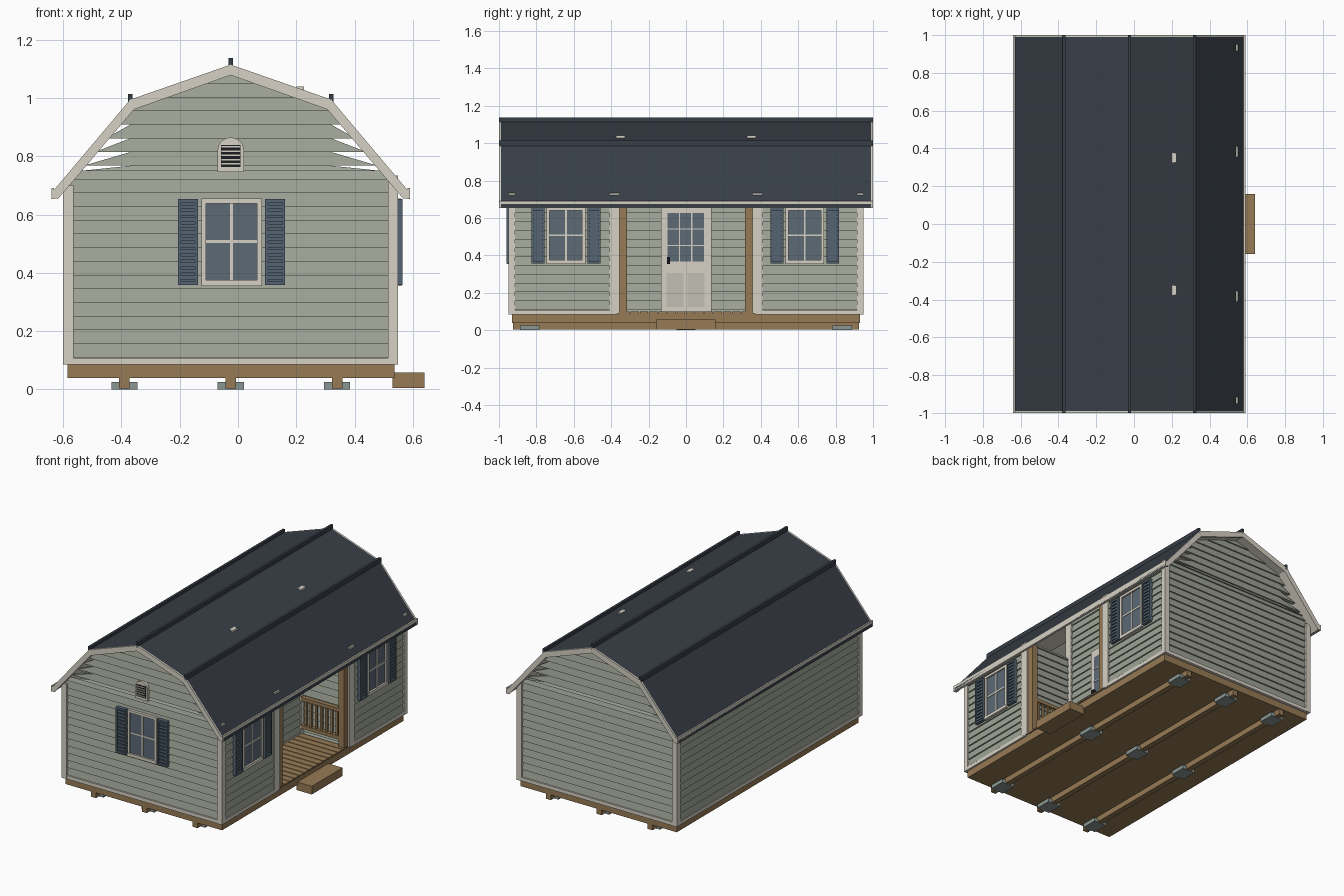
import bpy, bmesh, math
from mathutils import Matrix, Vector

if "Cube" in bpy.data.objects:
    bpy.data.objects.remove(bpy.data.objects["Cube"])

CX = -0.025          # centre line of the building


def material(name, rgb):
    m = bpy.data.materials.new(name)
    lin = [c / 12.92 if c <= 0.04045 else ((c + 0.055) / 1.055) ** 2.4 for c in rgb]
    m.diffuse_color = (*lin, 1)
    m.use_nodes = True
    m.node_tree.nodes["Principled BSDF"].inputs["Base Color"].default_value = m.diffuse_color
    return m


SIDING = material("sage siding", (0.62, 0.64, 0.59))
TRIM = material("off white trim", (0.84, 0.82, 0.77))
ROOF = material("charcoal roof", (0.22, 0.245, 0.28))
WOOD = material("treated wood", (0.59, 0.48, 0.33))
GLASS = material("window glass", (0.36, 0.415, 0.46))
SHUT = material("slate blue shutter", (0.33, 0.395, 0.45))
BLOCK = material("concrete block", (0.54, 0.59, 0.57))
BLACK = material("black", (0.1, 0.11, 0.13))
PANEL = material("door panel", (0.76, 0.75, 0.71))


def frame(origin, u, n):
    """Local frame: u along the wall, n outward, z up."""
    m = Matrix((u, n, (0, 0, 1))).transposed().to_4x4()
    m.translation = origin
    return m


def finish(name, bm, *mats):
    bmesh.ops.recalc_face_normals(bm, faces=bm.faces)
    me = bpy.data.meshes.new(name)
    bm.to_mesh(me)
    bm.free()
    for m in mats:
        me.materials.append(m)
    ob = bpy.data.objects.new(name, me)
    bpy.context.collection.objects.link(ob)
    return ob


def hexa(bm, pts):
    v = [bm.verts.new(p) for p in pts]
    for f in ((0, 1, 2, 3), (4, 5, 6, 7), (0, 1, 5, 4), (1, 2, 6, 5), (2, 3, 7, 6), (3, 0, 4, 7)):
        bm.faces.new([v[i] for i in f])


def boxes(name, mat, specs, fr=Matrix()):
    """Each spec is u0,u1, d0,d1, z0,z1 in the frame."""
    bm = bmesh.new()
    for a, b, c, d, e, f in specs:
        hexa(bm, [fr @ Vector(p) for p in ((a, c, e), (b, c, e), (b, d, e), (a, d, e),
                                           (a, c, f), (b, c, f), (b, d, f), (a, d, f))])
    return finish(name, bm, mat)


def prism(name, pts, y0, y1, *mats):
    """Outline in x,z extruded along y."""
    bm = bmesh.new()
    f = bm.faces.new([bm.verts.new((x, y0, z)) for x, z in pts])
    new = bmesh.ops.extrude_face_region(bm, geom=[f])["geom"]
    bmesh.ops.translate(bm, verts=[g for g in new if isinstance(g, bmesh.types.BMVert)], vec=(0, y1 - y0, 0))
    return finish(name, bm, *mats)


def lap_siding(name, fr, u0, u1, top, gable=False):
    """Overlapping clapboards; gable boards are cut to the roof line."""
    def half(z):
        if z < 0.745:
            return 0.56
        if z < 0.965:
            return 0.345 + (0.965 - z) * 0.215 / 0.265
        return max(0.345 * (1.085 - z) / 0.12, 0.002)
    pitch = 0.047
    zs = [0.09] + [0.11 + pitch * k for k in range(30) if 0.11 + pitch * k < top - 0.005] + [top]
    if gable:
        zs = sorted(zs + [0.75])
    bm = bmesh.new()
    for z0, z1 in zip(zs, zs[1:]):
        a0, b0, a1, b1 = u0, u1, u0, u1
        if gable:
            h0 = half(z0)
            h1 = 0.345 if 0.755 < z1 < 0.965 else half(z1)
            a0, b0, a1, b1 = -h0, h0, -h1, h1
        hexa(bm, [fr @ Vector(p) for p in ((a0, -0.012, z0), (b0, -0.012, z0), (b0, 0.012, z0), (a0, 0.012, z0),
                                           (a1, -0.012, z1), (b1, -0.012, z1), (b1, 0.003, z1), (a1, 0.003, z1))])
    return finish(name, bm, SIDING)


# wall frames
FRONT = frame((CX, -0.93, 0), (1, 0, 0), (0, -1, 0))
BACK = frame((CX, 0.93, 0), (-1, 0, 0), (0, 1, 0))
LEFT = frame((-0.585, 0, 0), (0, -1, 0), (-1, 0, 0))
RIGHT = frame((0.535, 0, 0), (0, 1, 0), (1, 0, 0))
PORCH = frame((0.21, 0, 0), (0, 1, 0), (1, 0, 0))

# clapboard walls
lap_siding("front_gable_wall", FRONT, -0.56, 0.56, 1.08, True)
lap_siding("back_gable_wall", BACK, -0.56, 0.56, 1.08, True)
lap_siding("left_wall", LEFT, -0.93, 0.93, 0.70)
lap_siding("right_wall_front", RIGHT, -0.93, -0.36, 0.70)
lap_siding("right_wall_back", RIGHT, 0.36, 0.93, 0.70)
lap_siding("porch_back_wall", PORCH, -0.36, 0.36, 1.0)
for s, nm in ((-1, "front"), (1, "back")):
    lap_siding("porch_side_wall_" + nm, frame((0, s * 0.36, 0), (1, 0, 0), (0, -s, 0)), 0.21, 0.535, 0.74)

# corner boards and base trim
for s, nm in ((-1, "front"), (1, "back")):
    y0, y1 = sorted((s * 0.95, s * 0.915))
    p0, p1 = sorted((s * 0.41, s * 0.355))
    q0, q1 = sorted((s * 0.375, s * 0.325))
    boxes("corner_boards_" + nm, TRIM, [(-0.60, -0.565, y0, y1, 0.085, 0.70), (0.515, 0.55, y0, y1, 0.085, 0.735),
                                        (0.525, 0.55, p0, p1, 0.09, 0.735), (0.20, 0.226, q0, q1, 0.09, 1.04)])
boxes("front_base_trim", TRIM, [(-0.56, 0.56, 0, 0.018, 0.085, 0.108)], FRONT)
boxes("back_base_trim", TRIM, [(-0.56, 0.56, 0, 0.018, 0.085, 0.108)], BACK)
boxes("left_base_trim", TRIM, [(-0.93, 0.93, 0, 0.014, 0.085, 0.108)], LEFT)
boxes("right_base_trim", TRIM, [(-0.93, -0.37, 0, 0.014, 0.085, 0.108), (0.37, 0.93, 0, 0.014, 0.085, 0.108)], RIGHT)

# floor, skids, blocks and step
boxes("floor_frame", WOOD, [(-0.585, 0.537, -0.93, 0.93, 0.04, 0.09)])
skids = [CX - 0.365, CX, CX + 0.365]
boxes("skids", WOOD, [(x - 0.018, x + 0.018, -0.925, 0.925, 0.004, 0.04) for x in skids])
boxes("foundation_blocks", BLOCK, [(x - 0.045, x + 0.045, y - 0.052, y + 0.052, 0, 0.026)
                                   for x in skids for y in (-0.835, 0, 0.835)])
boxes("entry_step", WOOD, [(0.53, 0.64, -0.158, 0.158, 0.005, 0.058)])

# porch deck, posts and railings
boxes("porch_deck", WOOD, [(0.22, 0.545, -0.345 + 0.0493 * i, -0.345 + 0.0493 * i + 0.044, 0.09, 0.1) for i in range(14)])
for s, nm in ((-1, "front"), (1, "back")):
    y = s * 0.335
    boxes("porch_post_" + nm, WOOD, [(0.50, 0.54, y - 0.02, y + 0.02, 0.09, 0.70)])
    boxes("porch_railing_" + nm, WOOD,
          [(0.226, 0.50, y - 0.014, y + 0.014, z, z + 0.022) for z in (0.14, 0.32)] +
          [(x - 0.007, x + 0.007, y - 0.007, y + 0.007, 0.15, 0.33) for x in [0.255 + 0.037 * i for i in range(7)]])


def window(name, fr, c):
    """Four-pane window with a louvred shutter each side."""
    w, g, z0, z1 = 0.104, 0.087, 0.355, 0.655
    boxes(name + "_glass", GLASS, [(c - g, c + g, 0, 0.014, 0.37, 0.642)], fr)
    boxes(name + "_trim", TRIM, [(c - w, c - g, 0, 0.024, z0, z1), (c + g, c + w, 0, 0.024, z0, z1),
                                 (c - w, c + w, 0, 0.024, z1 - 0.016, z1), (c - w, c + w, 0, 0.026, z0, z0 + 0.02),
                                 (c - 0.005, c + 0.005, 0, 0.018, z0, z1), (c - g, c + g, 0, 0.018, 0.503, 0.513)], fr)
    parts = []
    for s in (-1, 1):
        a, b = sorted((c + s * 0.115, c + s * 0.184))
        parts += [(a, b, 0, 0.018, 0.358, 0.653), (a, a + 0.01, 0, 0.03, 0.358, 0.653), (b - 0.01, b, 0, 0.03, 0.358, 0.653)]
        parts += [(a, b, 0, 0.03, z, z + 0.012) for z in (0.358, 0.641)]
        parts += [(a, b, 0, 0.026, 0.378 + 0.022 * i, 0.392 + 0.022 * i) for i in range(12)]
    boxes(name + "_shutters", SHUT, parts, fr)


window("gable_window", FRONT, 0.003)
window("right_window_front", RIGHT, -0.642)
window("right_window_back", RIGHT, 0.635)

# arched gable vent
arch = [(CX + 0.045 * math.cos(t), 0.822 + 0.043 * math.sin(t)) for t in [math.pi * i / 12 for i in range(13)]]
prism("gable_vent", [(CX + 0.045, 0.747)] + arch + [(CX - 0.045, 0.747)], -0.956, -0.93, TRIM)
boxes("vent_opening", BLACK, [(-0.033, 0.033, 0, 0.029, 0.764, 0.84)], FRONT)
boxes("vent_louvres", TRIM, [(-0.033, 0.033, 0, 0.033, 0.772 + 0.0145 * i, 0.777 + 0.0145 * i) for i in range(5)], FRONT)

# porch door
boxes("door_frame", TRIM, [(-0.133, 0.137, 0, 0.02, 0.1, 0.68)], PORCH)
boxes("door_glass", GLASS, [(-0.1, 0.096, 0, 0.024, 0.368, 0.627)], PORCH)
boxes("door_panels", PANEL, [(-0.105, -0.013, 0, 0.024, 0.123, 0.305), (0.008, 0.1, 0, 0.024, 0.123, 0.305)], PORCH)
boxes("door_muntins", TRIM, [(y - 0.003, y + 0.003, 0, 0.027, 0.368, 0.627) for y in (-0.035, 0.031)] +
      [(-0.1, 0.096, 0, 0.027, z - 0.003, z + 0.003) for z in (0.454, 0.541)], PORCH)
boxes("door_handle", BLACK, [(-0.102, -0.086, 0, 0.04, 0.355, 0.392)], PORCH)


# gambrel roof, rake boards, fascia and caps
def gambrel(drop):
    outer = [(0.615, 0.675), (0.345, 0.995), (0, 1.115)]
    inner = [(0, 1.085 - drop), (0.332, 0.967 - drop), (0.598 - drop, 0.655), (0.615, 0.655)]
    right = outer[:2]
    loop = right + [outer[2]] + [(-x, z) for x, z in reversed(right)]
    loop += [(-x, z) for x, z in reversed(inner[1:])] + inner
    return [(x + CX, z) for x, z in loop]


roof = prism("roof", gambrel(0), -0.99, 0.99, ROOF, TRIM)
for p in roof.data.polygons:                 # pale soffit underneath
    p.material_index = 1 if p.normal.z < -0.1 else 0
prism("front_rake_board", gambrel(0.006), -1.0, -0.988, TRIM)
prism("back_rake_board", gambrel(0.006), 0.988, 1.0, TRIM)
boxes("eave_fascia", TRIM, [(CX + a, CX + b, -1, 1, 0.653, 0.692) for a, b in ((-0.615, -0.606), (0.606, 0.615))])
boxes("roof_caps", ROOF, [(CX - 0.008, CX + 0.008, -1, 1, 1.10, 1.138)] +
      [(CX + s * 0.345 - 0.008, CX + s * 0.345 + 0.008, -1, 1, 0.98, 1.015) for s in (-1, 1)])
